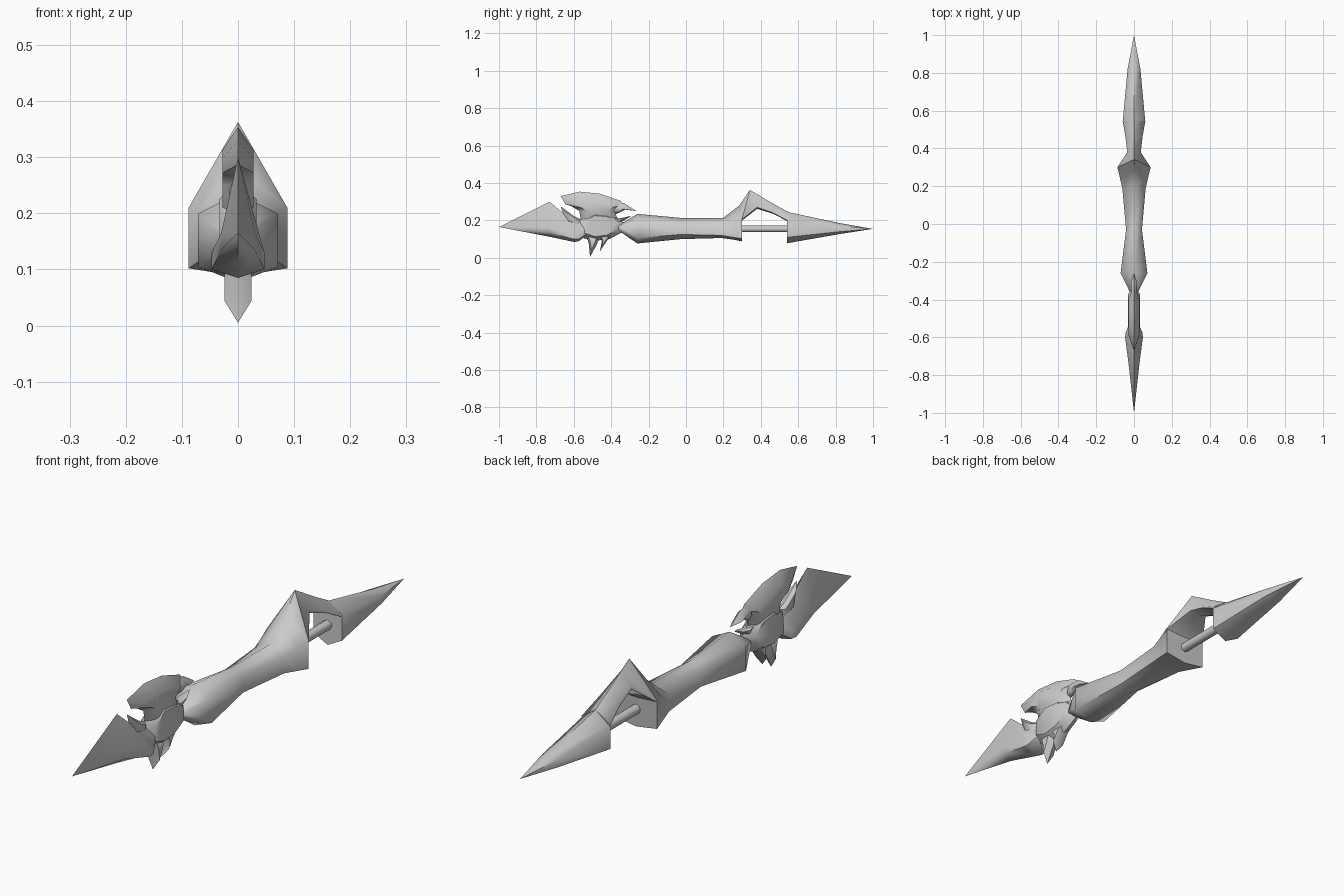
import bpy, bmesh, math
from mathutils import Vector

steel = bpy.data.materials.new("grey steel")
steel.diffuse_color = (0.6, 0.6, 0.6, 1)


def finish(name, bm, angle=62):
    bmesh.ops.remove_doubles(bm, verts=bm.verts, dist=0.0005)
    bmesh.ops.recalc_face_normals(bm, faces=bm.faces)
    mesh = bpy.data.meshes.new(name)
    bm.to_mesh(mesh)
    bm.free()
    mesh.materials.append(steel)
    ob = bpy.data.objects.new(name, mesh)
    bpy.context.collection.objects.link(ob)
    bpy.ops.object.select_all(action='DESELECT')
    ob.select_set(True)
    bpy.context.view_layer.objects.active = ob
    bpy.ops.object.shade_smooth_by_angle(angle=math.radians(angle))
    return ob


def loft(name, rings):
    """Six-sided sections: y, y of ridge, ridge z, half width, upper z, lower z, keel z."""
    bm = bmesh.new()
    loops = []
    for y, yt, top, w, zu, zl, bot in rings:
        pts = [(0, yt, top), (w, y, zu), (w, y, zl), (0, y, bot), (-w, y, zl), (-w, y, zu)]
        loops.append([bm.verts.new(p) for p in pts])
    for a, b in zip(loops, loops[1:]):
        for i in range(6):
            j = (i + 1) % 6
            bm.faces.new((a[i], a[j], b[j], b[i]))
    bm.faces.new(loops[0])
    bm.faces.new(loops[-1])
    return finish(name, bm)


def plate(name, outline, centre, t, inner=0.6):
    """Sharp-edged plate: outline at x = 0, swelling to half thickness t."""
    bm = bmesh.new()
    c = Vector(centre)
    edge = [bm.verts.new((0, y, z)) for y, z in outline]
    n = len(edge)
    for s in (-1, 1):
        ring = []
        for p in outline:
            q = c + (Vector(p) - c) * inner
            ring.append(bm.verts.new((s * t, q.x, q.y)))
        for i in range(n):
            j = (i + 1) % n
            bm.faces.new((edge[i], edge[j], ring[j], ring[i]))
        bm.faces.new(ring)
    return finish(name, bm, 50)


# Grip, flaring into a crest at the back
loft("grip", [
    (-0.36, -0.36, 0.175, 0.022, 0.168, 0.152, 0.145),
    (-0.26, -0.26, 0.235, 0.071, 0.20, 0.105, 0.077),
    (-0.03, -0.03, 0.214, 0.042, 0.185, 0.125, 0.10),
    (0.19, 0.20, 0.214, 0.062, 0.185, 0.12, 0.106),
    (0.25, 0.285, 0.28, 0.076, 0.197, 0.11, 0.098),
    (0.30, 0.342, 0.363, 0.088, 0.21, 0.102, 0.088),
])

# Curved arm from the crest to the rear spike
loft("rear_arm", [
    (0.30, 0.342, 0.363, 0.088, 0.21, 0.205, 0.20),
    (0.38, 0.385, 0.338, 0.036, 0.285, 0.27, 0.262),
    (0.46, 0.46, 0.293, 0.045, 0.252, 0.243, 0.238),
    (0.545, 0.545, 0.246, 0.06, 0.205, 0.198, 0.195),
])

# Rear spike
loft("rear_spike", [
    (0.54, 0.54, 0.246, 0.06, 0.20, 0.11, 0.078),
    (0.82, 0.82, 0.186, 0.034, 0.17, 0.14, 0.127),
    (1.0, 1.0, 0.155, 0, 0.155, 0.155, 0.155),
])

# Rod joining the grip to the rear spike
bpy.ops.mesh.primitive_cylinder_add(vertices=8, radius=0.018, depth=0.30,
                                    location=(0, 0.42, 0.155), rotation=(math.pi / 2, 0, 0))
rod = bpy.context.object
rod.name = "rod"
rod.data.materials.append(steel)
bpy.ops.object.shade_smooth_by_angle(angle=math.radians(50))

# Front blade with a high ridge and a wide keel
loft("front_blade", [
    (-1.0, -1.0, 0.165, 0, 0.165, 0.165, 0.165),
    (-0.73, -0.73, 0.30, 0.030, 0.165, 0.135, 0.113),
    (-0.60, -0.64, 0.225, 0.047, 0.13, 0.10, 0.085),
    (-0.575, -0.56, 0.20, 0.045, 0.13, 0.10, 0.088),
    (-0.53, -0.53, 0.19, 0.025, 0.16, 0.13, 0.12),
])
plate("blade_barb", [(-0.67, 0.275), (-0.60, 0.225), (-0.56, 0.205), (-0.56, 0.16), (-0.64, 0.18)],
      (-0.60, 0.20), 0.015)

# Guard: hub, fan and spikes
plate("guard_hub", [(-0.575, 0.20), (-0.50, 0.25), (-0.40, 0.24), (-0.335, 0.19), (-0.335, 0.14),
                    (-0.41, 0.10), (-0.50, 0.09), (-0.575, 0.115)], (-0.46, 0.17), 0.033, 0.7)
plate("guard_fan", [(-0.67, 0.33), (-0.567, 0.354), (-0.46, 0.343), (-0.35, 0.305), (-0.335, 0.285),
                    (-0.38, 0.25), (-0.365, 0.20), (-0.46, 0.16), (-0.56, 0.19),
                    (-0.57, 0.25), (-0.61, 0.275), (-0.645, 0.287)], (-0.47, 0.25), 0.028)
spikes = {
    "rear_hook": [(-0.39, 0.295), (-0.33, 0.292), (-0.265, 0.25), (-0.325, 0.258), (-0.37, 0.235), (-0.40, 0.25)],
    "lower_hook": [(-0.41, 0.225), (-0.36, 0.21), (-0.29, 0.225), (-0.34, 0.195), (-0.38, 0.17), (-0.42, 0.18)],
    "long_spike": [(-0.535, 0.13), (-0.46, 0.13), (-0.475, 0.075), (-0.513, 0.005), (-0.52, 0.075)],
    "short_spike": [(-0.47, 0.13), (-0.39, 0.13), (-0.42, 0.095), (-0.46, 0.035), (-0.45, 0.09)],
}
for name, pts in spikes.items():
    centre = [sum(p[k] for p in pts) / len(pts) for k in (0, 1)]
    plate(name, pts, centre, 0.024 if "spike" in name else 0.016, 0.5)
